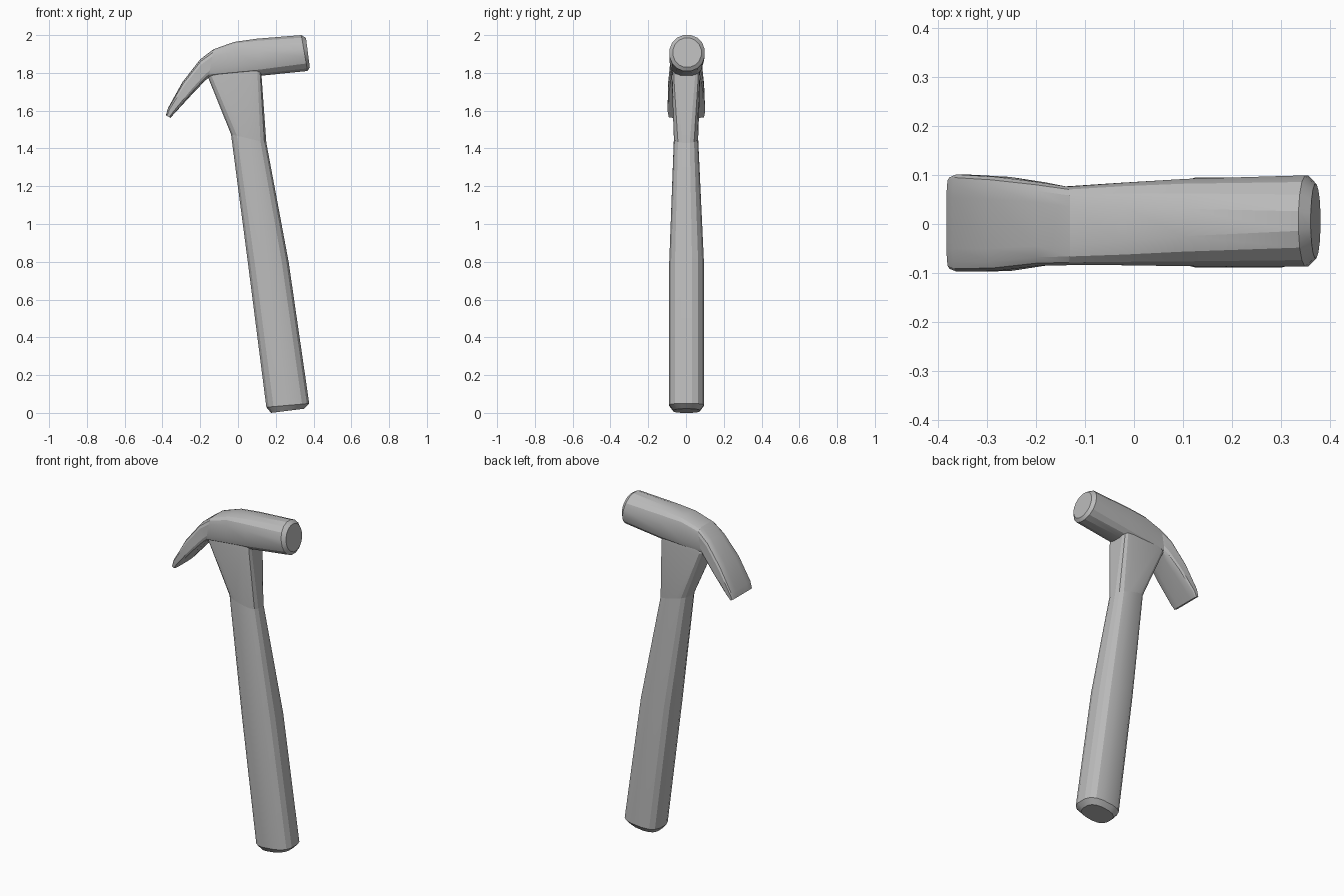
import bpy, bmesh, math
from mathutils import Vector

cube = bpy.data.objects.get("Cube")
if cube:
    bpy.data.objects.remove(cube)

grey = bpy.data.materials.new("plain grey")
grey.use_nodes = True
colour = (0.5, 0.5, 0.5, 1)
grey.diffuse_color = colour
grey.node_tree.nodes["Principled BSDF"].inputs["Base Color"].default_value = colour

SIDES = 16


def loft(name, sections):
    """Skin rounded sections: (edge a xz, edge b xz, half depth, centre y, squareness)."""
    bm = bmesh.new()
    rings = []
    for a, b, depth, cy, power in sections:
        a, b = Vector((a[0], cy, a[1])), Vector((b[0], cy, b[1]))
        mid, half = (a + b) / 2, (b - a) / 2
        ring = []
        for i in range(SIDES):
            t = math.tau * (i + 0.5) / SIDES
            c, s = math.cos(t), math.sin(t)
            # normalise so that the outermost vertices reach the full size
            k = math.cos(math.pi / SIDES) ** (2 / power)
            u = math.copysign(abs(c) ** (2 / power), c) / k
            v = math.copysign(abs(s) ** (2 / power), s) / k
            ring.append(bm.verts.new(mid + half * u + Vector((0, depth * v, 0))))
        rings.append(ring)
    for low, high in zip(rings, rings[1:]):
        for i in range(SIDES):
            j = (i + 1) % SIDES
            bm.faces.new((low[i], low[j], high[j], high[i]))
    bm.faces.new(rings[0])
    bm.faces.new(rings[-1])
    bmesh.ops.recalc_face_normals(bm, faces=bm.faces)
    mesh = bpy.data.meshes.new(name)
    bm.to_mesh(mesh)
    bm.free()
    mesh.materials.append(grey)
    obj = bpy.data.objects.new(name, mesh)
    bpy.context.collection.objects.link(obj)
    bpy.ops.object.select_all(action='DESELECT')
    obj.select_set(True)
    bpy.context.view_layer.objects.active = obj
    bpy.ops.object.shade_smooth_by_angle(angle=math.radians(20))
    return obj


# Handle: slightly tilted grip that tapers upward
loft("handle", [
    ((0.175, 0.0), (0.35, 0.022), 0.07, 0.003, 2.6),
    ((0.15, 0.03), (0.377, 0.05), 0.092, 0.003, 2.8),
    ((0.053, 0.79), (0.268, 0.80), 0.092, 0.003, 2.8),
    ((-0.037, 1.475), (0.15, 1.43), 0.064, 0, 2.8),
])

# Neck: flares into the underside of the head
loft("neck", [
    ((-0.037, 1.475), (0.15, 1.43), 0.064, 0, 2.8),
    ((-0.16, 1.78), (0.125, 1.78), 0.076, 0, 7),
    ((-0.13, 1.84), (0.12, 1.84), 0.07, 0, 7),
])

# Head: round striking end blending into a boxier middle
joint = ((-0.155, 1.775), (-0.13, 1.925), 0.08, -0.004, 4.5)
loft("head", [
    ((0.38, 1.83), (0.36, 1.985), 0.075, 0.006, 2),
    ((0.368, 1.81), (0.335, 2.0), 0.093, 0.006, 2.1),
    ((0.12, 1.785), (0.10, 1.981), 0.089, 0.003, 2.8),
    ((-0.03, 1.78), (-0.02, 1.964), 0.084, 0, 3.8),
    joint,
])

# Claw: flat curved wedge that widens to a blunt tip
loft("claw", [
    joint,
    ((-0.175, 1.758), (-0.20, 1.872), 0.085, 0, 5),
    ((-0.24, 1.69), (-0.295, 1.75), 0.096, 0, 5),
    ((-0.335, 1.587), (-0.37, 1.615), 0.099, 0.002, 5),
    ((-0.358, 1.562), (-0.382, 1.575), 0.093, 0.002, 5),
])
